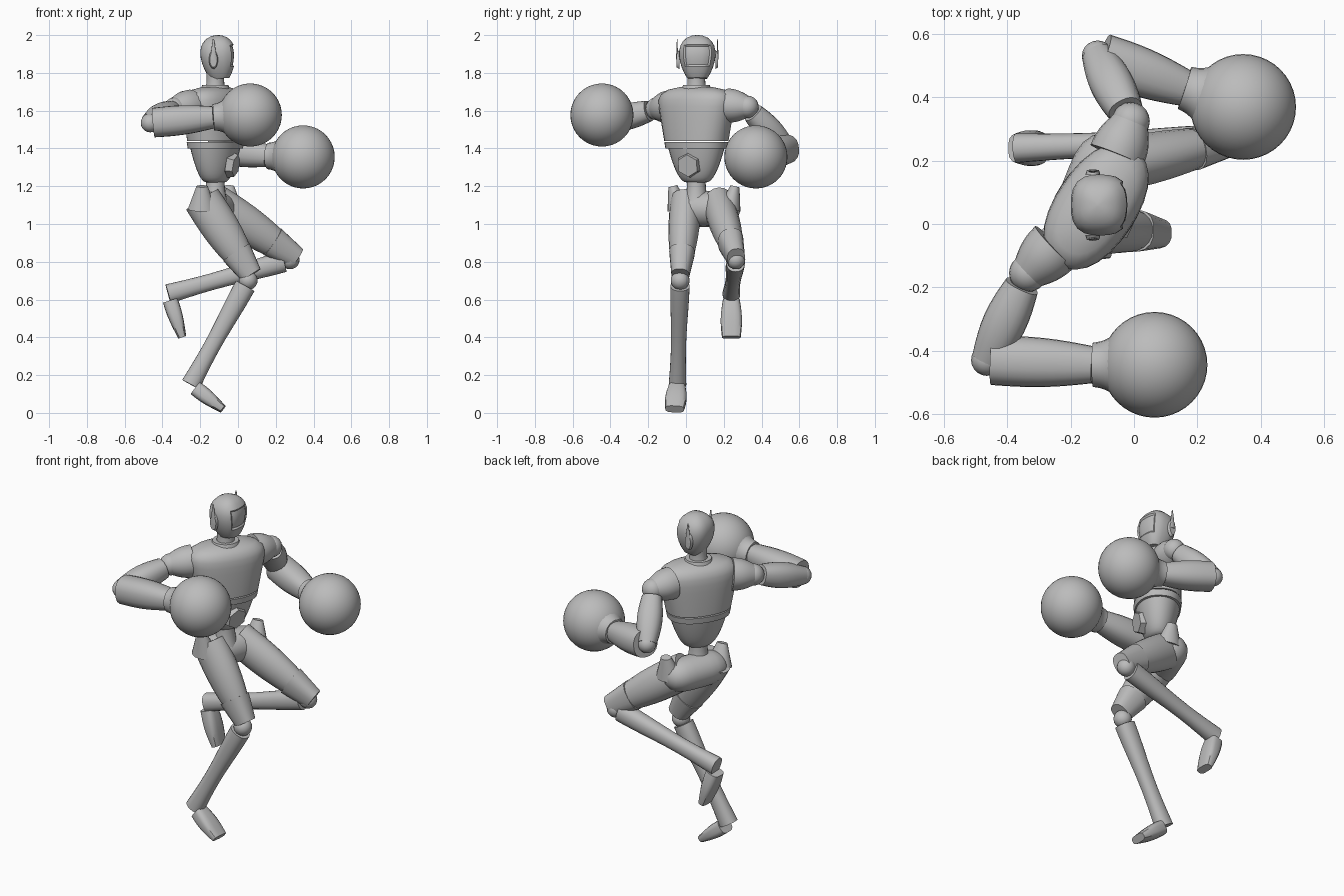
import bpy
import bmesh
from math import sin, cos, pi, radians, sqrt
from mathutils import Vector

cube = bpy.data.objects.get("Cube")
if cube:
    bpy.data.objects.remove(cube, do_unlink=True)

grey = bpy.data.materials.new("plain_grey")
grey.use_nodes = True
grey.diffuse_color = (.5, .5, .5, 1)
grey.node_tree.nodes["Principled BSDF"].inputs["Base Color"].default_value = grey.diffuse_color

FORWARD = Vector((1, 0, 0))
LEFT = Vector((0, 1, 0))
UP = Vector((0, 0, 1))
ACROSS = Vector((.55, .83, 0))  # shoulder line of the twisted torso


def finish(name, bm, angle=40):
    bmesh.ops.recalc_face_normals(bm, faces=bm.faces)
    mesh = bpy.data.meshes.new(name)
    bm.to_mesh(mesh)
    bm.free()
    mesh.materials.append(grey)
    obj = bpy.data.objects.new(name, mesh)
    bpy.context.collection.objects.link(obj)
    bpy.ops.object.select_all(action="DESELECT")
    obj.select_set(True)
    bpy.context.view_layer.objects.active = obj
    bpy.ops.object.shade_smooth_by_angle(angle=radians(angle))


def taper(end, bulge=0):
    """Profile that narrows to a share of its start, with an optional swell."""
    return lambda t: 1 + (end - 1) * t + bulge * sin(pi * t)


def limb_mesh(start, end, wide, deep, profile, side=LEFT, power=2, flatten=0, sides=20, steps=12):
    """Superellipse rings from start to end, scaled along the way by the profile."""
    bm = bmesh.new()
    start, end = Vector(start), Vector(end)
    along = (end - start).normalized()
    u = (side - along * side.dot(along)).normalized()
    v = along.cross(u)
    rings = []
    for i in range(steps + 1):
        t = (1 - cos(pi * i / steps)) / 2
        scale = max(profile(t), .05)
        ring = []
        for k in range(sides):
            c, s = cos(2 * pi * k / sides), sin(2 * pi * k / sides)
            r = scale * (abs(c) ** power + abs(s) ** power) ** (-1 / power)
            offset = u * (wide * c * r) + v * (deep * (1 - flatten * t) * s * r)
            ring.append(bm.verts.new(start.lerp(end, t) + offset))
        rings.append(ring)
    for low, high in zip(rings, rings[1:]):
        for k in range(sides):
            bm.faces.new((low[k - 1], low[k], high[k], high[k - 1]))
    bm.faces.new(rings[0])
    bm.faces.new(rings[-1])
    bmesh.ops.recalc_face_normals(bm, faces=bm.faces)
    return bm


def limb(name, *shape, **options):
    finish(name, limb_mesh(*shape, **options))


def ball(name, centre, radius, segments=20):
    bm = bmesh.new()
    bmesh.ops.create_uvsphere(bm, u_segments=segments, v_segments=segments // 2, radius=radius)
    bmesh.ops.translate(bm, verts=bm.verts, vec=centre)
    finish(name, bm, 60)


def skull(t):
    return (1 - (1 - t) ** 3 / 2) * sqrt(1 - t ** 5)


def ribcage(t):
    return (1 + t / 3) * sqrt(1 - t ** 10)


def belly(t):
    return .35 + .65 * sqrt(t)


def rounded_ends(t):
    return sqrt(1 - (2 * t - 1) ** 4)


def calf(t):
    return 1 + .12 * cos(5 * t)


# Head with a recessed visor
head = limb_mesh((-.095, .06, 1.77), (-.115, .06, 2), .104, .1, skull, power=2.7, sides=24)
visor = [f for f in head.faces
         if f.normal.x > .6 and 1.83 < f.calc_center_median().z < 1.94]
bmesh.ops.inset_region(head, faces=visor, thickness=.008, depth=-.008)
finish("head", head)

# Ears on both sides of the head
for label, outward in (("left", LEFT), ("right", -LEFT)):
    ear = Vector((-.13, .06, 1.87)) + outward * .095
    limb(label + "_ear_disc", ear, ear + outward * .015, .024, .05, taper(.8),
         side=FORWARD, steps=2)
    fin = ear + outward * .012
    limb(label + "_ear_fin", fin, fin + UP * .11, .006, .018, taper(.2), steps=4)

# Torso, twisted towards the right
core = Vector((-.12, .055, 0))
limb("neck", core + UP * 1.68, core + UP * 1.8, .06, .06, taper(.8, -.1))
limb("collar", core + UP * 1.7, core + UP * 1.735, .085, .08, taper(.85), side=ACROSS, steps=3)
limb("chest", core + UP * 1.44, core + UP * 1.73, .18, .125, ribcage,
     side=ACROSS, power=2.3, flatten=.25, sides=28)
limb("rib_band", core + UP * 1.4, core + UP * 1.435, .172, .124, taper(1.04),
     side=ACROSS, power=2.3, sides=28, steps=3)
limb("abdomen", core + UP * 1.22, core + UP * 1.4, .16, .118, belly, side=ACROSS, sides=28)
limb("waist", core + UP * 1.1, core + UP * 1.25, .07, .07, taper(.7, -.1))
panel = Vector((-.045, .02, 1.315))
limb("belly_panel", panel, panel + Vector((.035, -.012, -.007)), .07, .07, taper(.85),
     side=UP, sides=6, steps=1)

# Pelvis with raised hip points
limb("pelvis", (-.2, -.08, 1.08), (-.06, .28, 1.08), .1, .095, rounded_ends, side=FORWARD)
for label, x, y, lean in (("right", -.19, -.04, -.03), ("left", -.05, .23, .03)):
    limb(label + "_hip_point", (x, y, 1.08), (x, y + lean, 1.2), .06, .075, taper(.4))


# Legs from hip to toe
def leg(label, *joints):
    hip, knee, ankle, toe = map(Vector, joints)
    limb(label + "_thigh", hip, knee, .082, .1, taper(.5, .2))
    limb(label + "_thigh_guard", hip.lerp(knee, .7), knee, .068, .084, taper(.7), power=2.6)
    ball(label + "_knee", knee.lerp(ankle, .05), .05)
    limb(label + "_shin", knee.lerp(ankle, .1), ankle, .045, .05, calf, power=2.3)
    limb(label + "_foot", ankle.lerp(toe, .15), toe, .045, .04, taper(1.1, .2),
         power=3.5, flatten=.5)


leg("right", (-.19, 0, 1.13), (.07, -.03, .73), (-.25, -.045, .15), (-.08, -.06, .02))
leg("left", (-.12, .17, 1.11), (.31, .265, .82), (-.37, .24, .63), (-.295, .24, .4))


# Arms from sleeve to round glove
def arm(label, *joints):
    shoulder, elbow, wrist, glove = map(Vector, joints)

    def tube(part, a, b, radius, profile, power=2.4):
        limb(label + part, a, b, radius, radius, profile, side=UP, power=power)

    armpit = shoulder.lerp(core + UP * 1.64, .4)
    tube("_sleeve", armpit, shoulder, .09, taper(.65, .1), 2)
    ball(label + "_shoulder", shoulder, .06)
    tube("_upper_arm", shoulder.lerp(elbow, .15), elbow, .055, taper(.9, .3))
    ball(label + "_elbow", elbow, .05)
    tube("_forearm", elbow.lerp(wrist, .05), wrist, .078, taper(.75, .12))
    tube("_cuff", wrist, wrist.lerp(glove, .5), .07, taper(1.8, -.2), 2)
    ball(label + "_glove", glove, .167, 40)


arm("right", (-.335, -.155, 1.61), (-.465, -.43, 1.535), (-.13, -.445, 1.565), (.065, -.445, 1.577))
arm("left", (-.01, .325, 1.62), (-.115, .53, 1.4), (.16, .43, 1.36), (.345, .37, 1.355))
